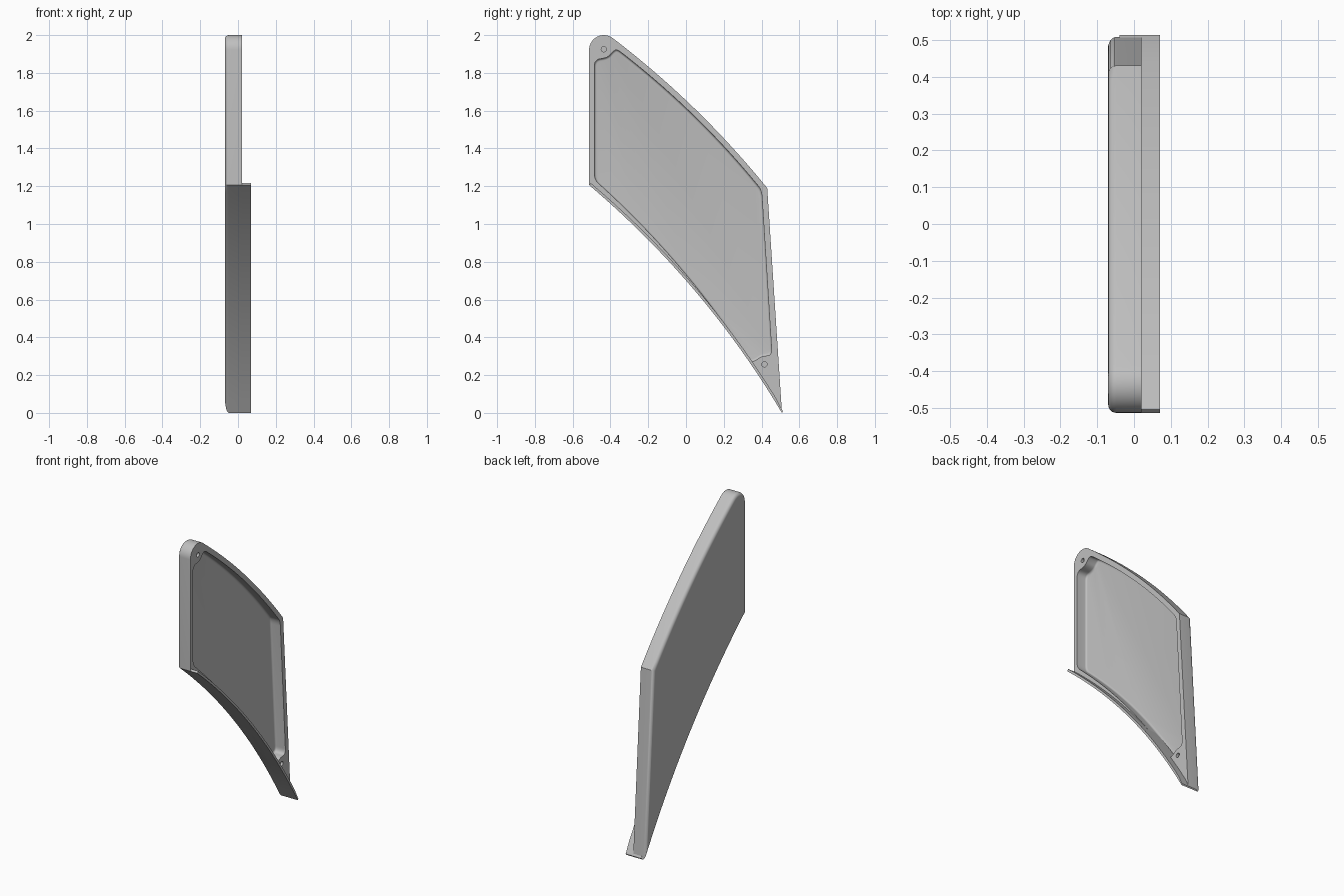
import bpy, bmesh, math
from mathutils import Vector

if "Cube" in bpy.data.objects:
    bpy.data.objects.remove(bpy.data.objects["Cube"])

grey = bpy.data.materials.new("plain grey")
grey.use_nodes = True
colour = (0.52, 0.52, 0.52, 1)
grey.diffuse_color = colour
grey.node_tree.nodes["Principled BSDF"].inputs["Base Color"].default_value = colour

BACK, FACE, LIP, FLOOR = -0.07, 0.02, 0.07, -0.05


def bow(a, b, rise, steps=20):
    """Shallow arc from a to b, bulging to the left of travel by rise."""
    a, b = Vector(a), Vector(b)
    d = (b - a).normalized()
    left = Vector((-d.y, d.x))
    return [a.lerp(b, i / steps) + left * 4 * rise * (i / steps) * (1 - i / steps)
            for i in range(steps + 1)]


def circle(centre, radius, start, end, steps):
    c = Vector(centre)
    angles = [math.radians(start + (end - start) * i / steps) for i in range(steps + 1)]
    return [c + radius * Vector((math.cos(t), math.sin(t))) for t in angles]


def inset(points, dist):
    """Mitred inward offset of a counter-clockwise loop."""
    result = []
    for i, p in enumerate(points):
        d1 = (p - points[i - 1]).normalized()
        d2 = (points[(i + 1) % len(points)] - p).normalized()
        n1, n2 = Vector((-d1.y, d1.x)), Vector((-d2.y, d2.x))
        result.append(p + (n1 + n2) * dist / (1 + n1.dot(n2)))
    return result


def soften(points, radius, steps=6):
    """Round every distinct corner of a loop."""
    result = []
    for i, p in enumerate(points):
        u, v = points[i - 1] - p, points[(i + 1) % len(points)] - p
        if math.pi - u.angle(v) < math.radians(12):
            result.append(p)
            continue
        a = p + u.normalized() * min(radius, u.length * 0.45)
        b = p + v.normalized() * min(radius, v.length * 0.45)
        for k in range(steps + 1):
            t = k / steps
            result.append(a.lerp(p, t).lerp(p.lerp(b, t), t))
    return result


def ring(bm, points, x):
    return [bm.verts.new((x, p.x, p.y)) for p in points]


def skin(bm, rings):
    """Join successive rings with quads and cap the last one."""
    for r, s in zip(rings, rings[1:]):
        for i in range(len(r)):
            bm.faces.new((r[i - 1], r[i], s[i], s[i - 1]))
    bm.faces.new(rings[-1])


def loop_edges(bm, verts):
    return [bm.edges.get((verts[i - 1], verts[i])) for i in range(len(verts))]


def finish(bm, name):
    bmesh.ops.recalc_face_normals(bm, faces=bm.faces)
    mesh = bpy.data.meshes.new(name)
    bm.to_mesh(mesh)
    bm.free()
    mesh.materials.append(grey)
    obj = bpy.data.objects.new(name, mesh)
    bpy.context.collection.objects.link(obj)
    bpy.ops.object.select_all(action="DESELECT")
    obj.select_set(True)
    bpy.context.view_layer.objects.active = obj
    bpy.ops.object.shade_smooth_by_angle(angle=math.radians(30))


# Outer outline of the panel, in y and z
lower_edge = bow((-0.513, 1.206), (0.508, 0), 0.066)
upper_edge = bow((0.43, 1.19), (-0.385, 1.982), -0.034)
outline = lower_edge + upper_edge + circle((-0.435, 1.922), 0.078, 50, 180, 14)[1:]

# Recess outline, stepping around the two screw bosses
recess = bow((-0.485, 1.235), (0.34, 0.27), 0.043)
recess += [Vector(p) for p in ((0.365, 0.275), (0.4, 0.3), (0.455, 0.305))]
recess += bow((0.40, 1.18), (-0.365, 1.925), -0.032)
recess += [Vector(p) for p in ((-0.385, 1.915), (-0.415, 1.88), (-0.485, 1.87))]
recess = soften(recess, 0.035)

# Panel: rounded outer shell
bm = bmesh.new()
fillet = 0.022
shell = [ring(bm, outline, FACE)]
for k in range(7):
    t = math.pi / 2 * k / 6
    shell.append(ring(bm, inset(outline, fillet * (1 - math.cos(t))),
                      BACK + fillet * (1 - math.sin(t))))
skin(bm, shell)
rims = loop_edges(bm, shell[0])

# Panel: recess with a filleted floor
cove = 0.012
pocket = [ring(bm, recess, FACE)]
for k in range(5):
    t = math.pi / 2 * k / 4
    pocket.append(ring(bm, inset(recess, cove * (1 - math.cos(t))),
                       FLOOR + cove * (1 - math.sin(t))))
skin(bm, pocket)
rims += loop_edges(bm, pocket[0])

# Panel: screw holes
for centre in ((-0.435, 1.925), (0.415, 0.257)):
    hole = circle(centre, 0.014, 0, 360, 20)[:-1]
    rings = [ring(bm, hole, FACE), ring(bm, hole, FACE - 0.05)]
    skin(bm, rings)
    rims += loop_edges(bm, rings[0])

# Panel: flat rim face between outline, recess and holes
bmesh.ops.triangle_fill(bm, edges=rims, use_beauty=True, normal=(1, 0, 0))
finish(bm, "panel")

# Flange: thin lip along the lower edge
bm = bmesh.new()
inner = []
for i, p in enumerate(lower_edge):
    d = (lower_edge[min(i + 1, 20)] - lower_edge[max(i - 1, 0)]).normalized()
    q = p + Vector((-d.y, d.x)) * 0.014
    inner.append(Vector((min(q.x, 0.513), q.y)))
section = lower_edge + inner[::-1]
ends = [ring(bm, section, x) for x in (-0.04, LIP)]
skin(bm, ends)
bm.faces.new(ends[0])
finish(bm, "lower_flange")
